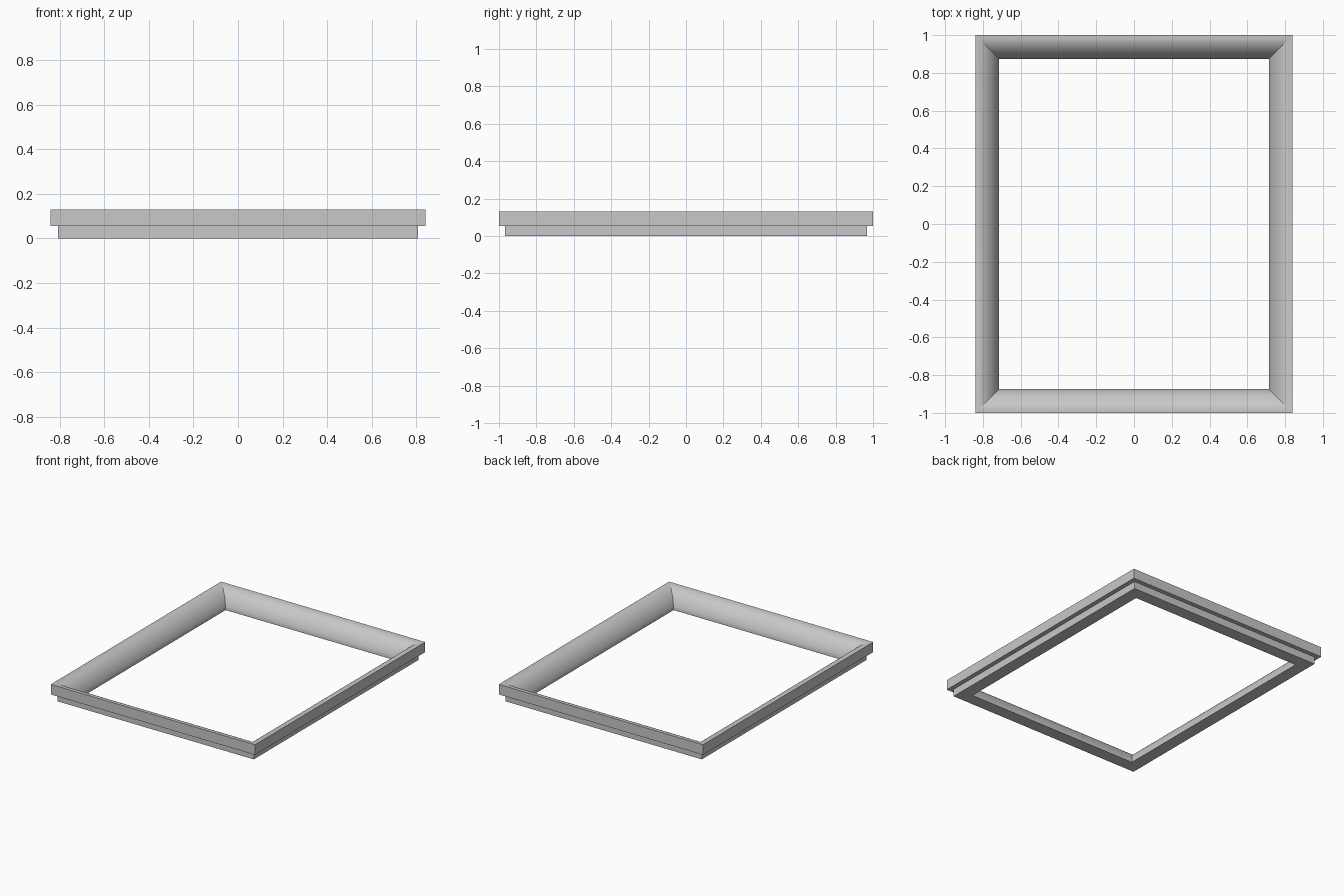
import bpy
import bmesh
import math

# Remove the default object
cube = bpy.data.objects.get("Cube")
if cube:
    bpy.data.objects.remove(cube, do_unlink=True)

HALF_X, HALF_Y = 0.84, 1.0
TOP, STEP_Z, STEP_IN = 0.13, 0.055, 0.033
WIDTH, LIP_Z = 0.126, 0.018
SWEEP, STEPS = math.radians(70), 14

# Single grey finish
grey = bpy.data.materials.new("frame_grey")
grey.use_nodes = True
colour = (0.58, 0.58, 0.58, 1)
grey.diffuse_color = colour
grey.node_tree.nodes["Principled BSDF"].inputs["Base Color"].default_value = colour


def moulding_profile():
    """Cross-section as (inset from outer edge, height): stepped outside, rounded inside."""
    points = [(WIDTH, 0), (STEP_IN, 0), (STEP_IN, STEP_Z), (0, STEP_Z)]
    for i in range(STEPS + 1):
        t = SWEEP * i / STEPS
        inset = WIDTH * math.sin(t) / math.sin(SWEEP)
        drop = (TOP - LIP_Z) * (1 - math.cos(t)) / (1 - math.cos(SWEEP))
        points.append((inset, TOP - drop))
    return points


# Sweep the profile around four mitred corners
bm = bmesh.new()
profile = moulding_profile()
corners = [(-1, -1), (1, -1), (1, 1), (-1, 1)]
rings = [[bm.verts.new((sx * (HALF_X - d), sy * (HALF_Y - d), z)) for d, z in profile]
         for sx, sy in corners]
for c in range(len(corners)):
    a, b = rings[c], rings[(c + 1) % len(corners)]
    for i in range(len(profile)):
        j = (i + 1) % len(profile)
        bm.faces.new((a[i], b[i], b[j], a[j]))
bmesh.ops.recalc_face_normals(bm, faces=bm.faces)

mesh = bpy.data.meshes.new("picture_frame")
bm.to_mesh(mesh)
bm.free()
mesh.materials.append(grey)
frame = bpy.data.objects.new("picture_frame", mesh)
bpy.context.collection.objects.link(frame)

# Smooth the rounded inside, keep steps and mitres sharp
bpy.ops.object.select_all(action="DESELECT")
frame.select_set(True)
bpy.context.view_layer.objects.active = frame
bpy.ops.object.shade_smooth_by_angle(angle=math.radians(20))
